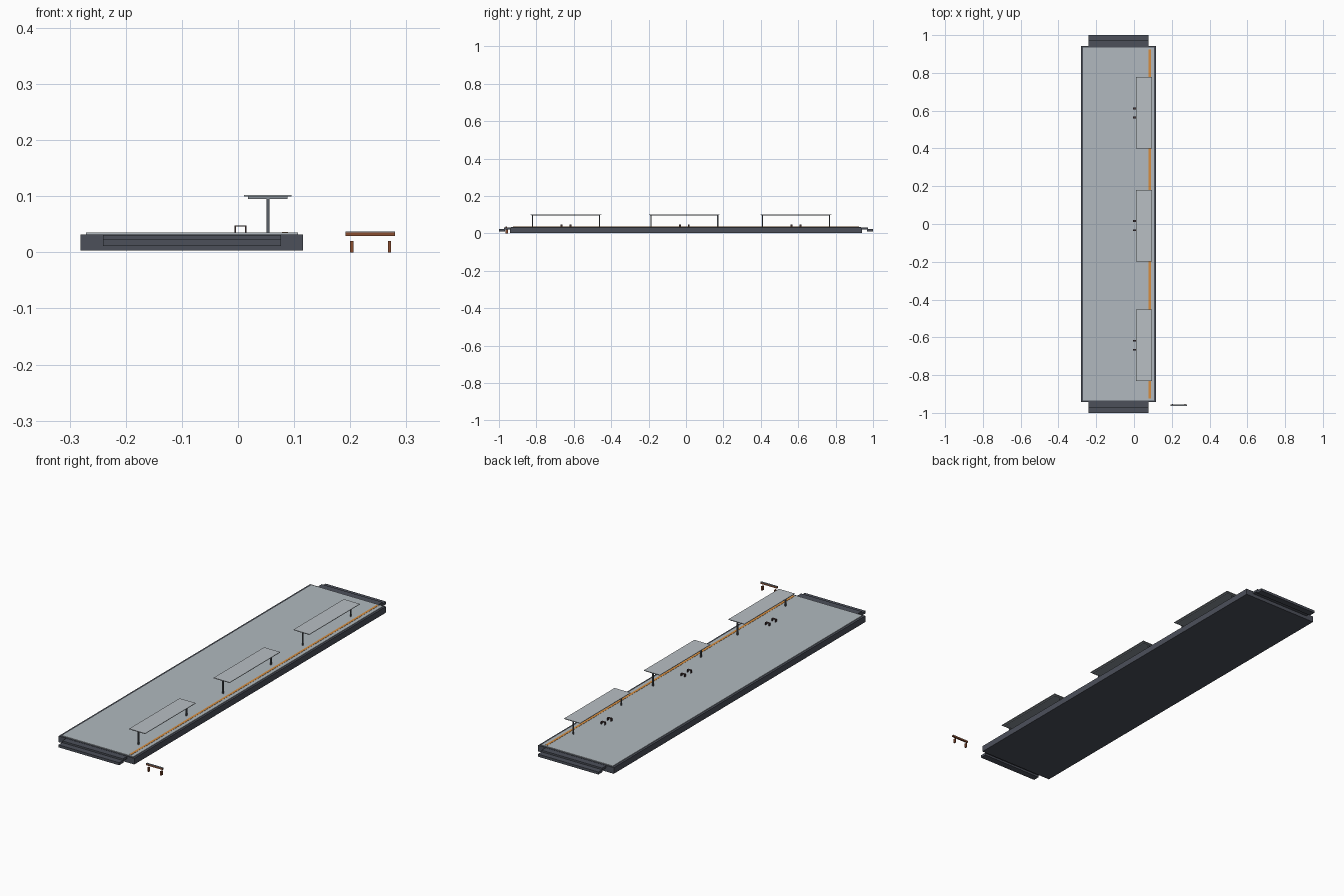
import bpy
import bmesh
from mathutils import Matrix, Vector

if "Cube" in bpy.data.objects:
    bpy.data.objects.remove(bpy.data.objects["Cube"])


def material(name, r, g, b):
    m = bpy.data.materials.new(name)
    m.diffuse_color = (r, g, b, 1)
    m.use_nodes = True
    m.node_tree.nodes["Principled BSDF"].inputs["Base Color"].default_value = m.diffuse_color
    return m


SLATE = material("dark slate", .072, .080, .102)
PAVING = material("pale paving", .44, .485, .52)
ROOF = material("roof grey", .48, .52, .55)
TRIM = material("mid grey", .25, .28, .31)
STEEL = material("steel post", .10, .115, .135)
ORANGE = material("orange line", .68, .27, .05)
WOOD = material("red brown wood", .25, .075, .03)
HOOP = material("dark brown", .06, .035, .035)


def boxes(name, mat, *spans):
    """One object made of boxes, each given as (x0, x1, y0, y1, z0, z1)."""
    bm = bmesh.new()
    for x0, x1, y0, y1, z0, z1 in spans:
        centre = Vector(((x0 + x1) / 2, (y0 + y1) / 2, (z0 + z1) / 2))
        size = Matrix.Diagonal((x1 - x0, y1 - y0, z1 - z0, 1))
        bmesh.ops.create_cube(bm, size=1, matrix=Matrix.Translation(centre) @ size)
    mesh = bpy.data.meshes.new(name)
    bm.to_mesh(mesh)
    bm.free()
    mesh.materials.append(mat)
    obj = bpy.data.objects.new(name, mesh)
    bpy.context.collection.objects.link(obj)
    return obj


# Platform base, paved top and safety line
boxes("platform_base", SLATE, (-.281, .116, -.942, .942, .003, .032))
boxes("platform_paving", PAVING, (-.271, .107, -.935, .935, .032, .035))
boxes("safety_line", ORANGE, (.078, .089, -.925, .925, .035, .0358))

# Two descending steps at each end
for end, s in (("front", -1), ("back", 1)):
    for label, a, b, z0, z1 in (("upper", .942, .972, .020, .031),
                                ("lower", .968, 1.0, .011, .023)):
        y0, y1 = sorted((s * a, s * b))
        boxes(f"{end}_{label}_step", SLATE, (-.241, .077, y0, y1, z0, z1))

# Three shelters, each with a pair of small hoops beside it
for i, y in enumerate((-.642, -.009, .588), 1):
    boxes(f"shelter_roof_{i}", ROOF, (.011, .095, y - .189, y + .189, .0995, .102))
    boxes(f"shelter_roof_frame_{i}", TRIM, (.018, .088, y - .183, y + .183, .0955, .0995))
    boxes(f"shelter_posts_{i}", STEEL,
          *[(.051, .056, y + d - .003, y + d + .003, .035, .0955) for d in (-.179, .179)])
    hoops = []
    for d in (-.024, .024):
        y0, y1 = y + d - .005, y + d + .005
        hoops += [(-.006, -.0035, y0, y1, .035, .046),
                  (.0125, .015, y0, y1, .035, .046),
                  (-.006, .015, y0, y1, .046, .048)]
    boxes(f"hoops_{i}", HOOP, *hoops)

# Separate bench beside the front end
boxes("bench_seat", WOOD, (.192, .280, -.964, -.956, .029, .0355))
boxes("bench_seat_top", TRIM, (.192, .280, -.964, -.956, .0355, .0375))
boxes("bench_legs", WOOD,
      *[(x - .003, x + .003, -.964, -.953, 0, .020) for x in (.203, .270)])
